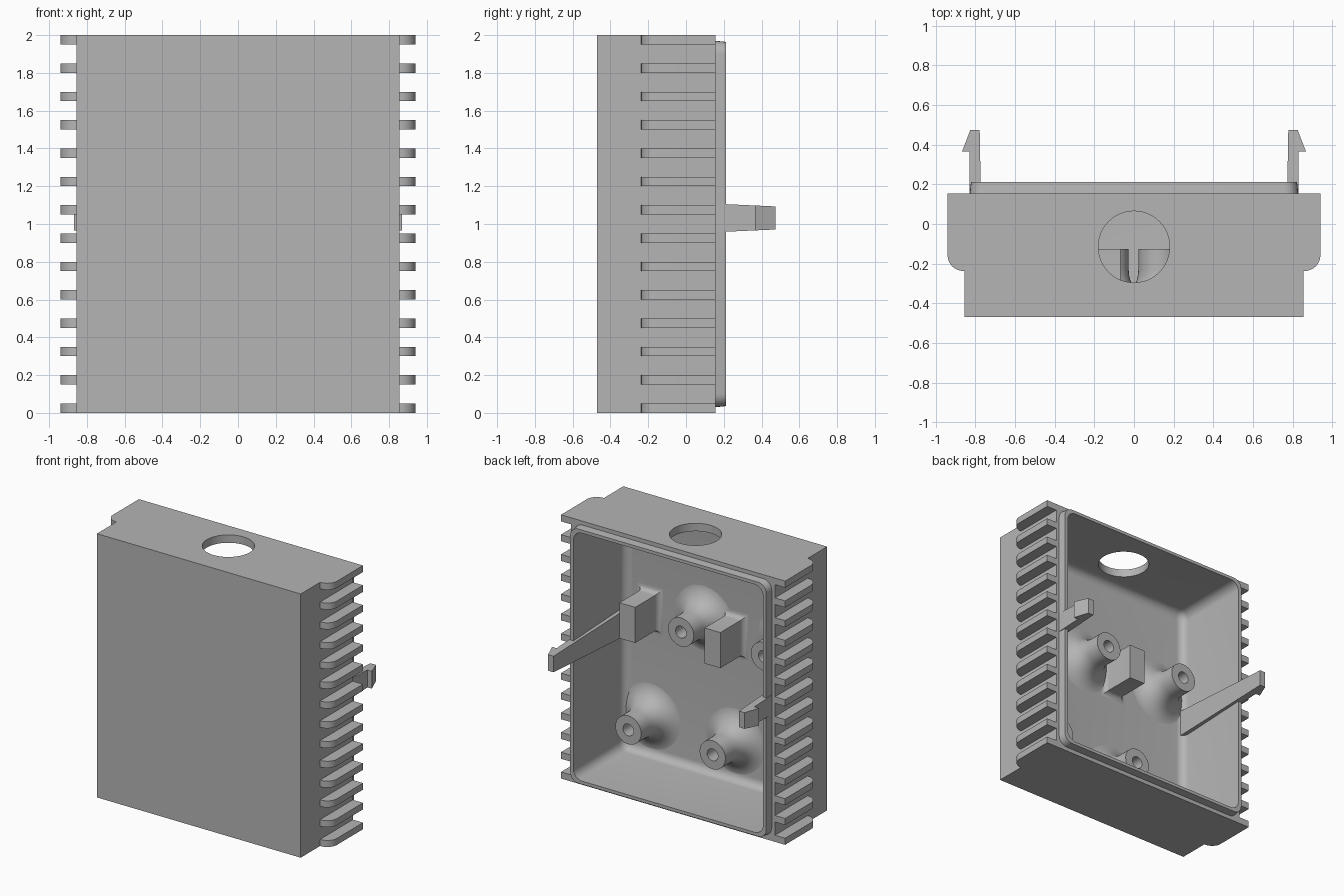
import bpy, bmesh, math

if "Cube" in bpy.data.objects:
    bpy.data.objects.remove(bpy.data.objects["Cube"])

grey = bpy.data.materials.new("plain grey")
grey.diffuse_color = (0.46, 0.46, 0.46, 1)
grey.use_nodes = True
grey.node_tree.nodes["Principled BSDF"].inputs["Base Color"].default_value = grey.diffuse_color


def finish(name, bm, smooth=True):
    bmesh.ops.recalc_face_normals(bm, faces=bm.faces[:])
    me = bpy.data.meshes.new(name)
    bm.to_mesh(me)
    bm.free()
    me.materials.append(grey)
    ob = bpy.data.objects.new(name, me)
    bpy.context.collection.objects.link(ob)
    if smooth:
        smooth_angle(ob)
    return ob


def smooth_angle(ob):
    bpy.ops.object.select_all(action='DESELECT')
    ob.select_set(True)
    bpy.context.view_layer.objects.active = ob
    bpy.ops.object.shade_smooth_by_angle(angle=math.radians(35))


def ring(cx, cz, hx, hz, r, y, seg=6):
    """Rounded rectangle in the xz plane at depth y."""
    if r <= 0:
        return [(cx + sx * hx, y, cz + sz * hz) for sx, sz in ((1, 1), (-1, 1), (-1, -1), (1, -1))]
    pts = []
    for q, (sx, sz) in enumerate(((1, 1), (-1, 1), (-1, -1), (1, -1))):
        for i in range(seg + 1):
            a = (q + i / seg) * math.pi / 2
            pts.append((cx + sx * (hx - r) + r * math.cos(a), y, cz + sz * (hz - r) + r * math.sin(a)))
    return pts


def loft(name, rings, closed=False):
    """Skin matching rings; cap the ends, or join last to first."""
    bm = bmesh.new()
    vs = [[bm.verts.new(p) for p in r] for r in rings]
    n = len(vs[0])
    pairs = list(zip(vs, vs[1:])) + ([(vs[-1], vs[0])] if closed else [])
    for a, b in pairs:
        for i in range(n):
            j = (i + 1) % n
            bm.faces.new((a[i], a[j], b[j], b[i]))
    if not closed:
        bm.faces.new(vs[0])
        bm.faces.new(vs[-1])
    return finish(name, bm)


def boolean(ob, cutter, op):
    m = ob.modifiers.new("bool", 'BOOLEAN')
    m.operation, m.object, m.solver = op, cutter, 'EXACT'
    bpy.ops.object.select_all(action='DESELECT')
    bpy.context.view_layer.objects.active = ob
    ob.select_set(True)
    bpy.ops.object.modifier_apply(modifier=m.name)
    bpy.data.objects.remove(cutter, do_unlink=True)


# Outer shell with raised rim, hollowed from the back
shell = loft("case_shell", [ring(0, 1, 0.855, 1, 0, y) for y in (-0.47, 0.155)])
rim = loft("rim", [ring(0, 1, 0.828, 0.97, 0.07, 0.1), ring(0, 1, 0.828, 0.97, 0.07, 0.155),
                   ring(0, 1, 0.822, 0.964, 0.066, 0.213)])
boolean(shell, rim, 'UNION')
FLOOR, FIL = -0.40, 0.06
cav = [ring(0, 1, 0.795 - FIL * (1 - math.sin(t)), 0.94 - FIL * (1 - math.sin(t)),
            0.07 - FIL * (1 - math.sin(t)), FLOOR + FIL * (1 - math.cos(t)))
       for t in (i * math.pi / 12 for i in range(7))]
cav.append(ring(0, 1, 0.795, 0.94, 0.07, 0.4))
boolean(shell, loft("cavity", cav), 'DIFFERENCE')

# Round cable hole through the top wall
hole = [[(0.18 * math.cos(i * math.pi / 24), -0.115 + 0.18 * math.sin(i * math.pi / 24), z)
         for i in range(48)] for z in (1.8, 2.1)]
boolean(shell, loft("hole", hole), 'DIFFERENCE')
smooth_angle(shell)

# Cooling fins, rounded at their front corner
fin = [(0.84, 0.155), (0.94, 0.155)]
fin += [(0.86 + 0.08 * math.cos(i * math.pi / 16), -0.157 - 0.08 * math.sin(i * math.pi / 16)) for i in range(9)]
fin += [(0.84, -0.237)]
for s, side in ((1, "right"), (-1, "left")):
    for k in range(14):
        z0 = k * 1.95 / 13
        loft(f"fin_{side}_{k + 1}", [[(s * x, y, z) for x, y in fin] for z in (z0, z0 + 0.05)])

    # Snap clip: arm rising from the floor along the wall, with hook
    outline = [(0.762, -0.42), (0.83, -0.42), (0.83, 0.365), (0.867, 0.365), (0.825, 0.475), (0.778, 0.475)]
    loft(f"snap_clip_{side}", [[(s * x, y, 1.032 + d * (0.061 + 0.045 * (0.475 - y))) for x, y in outline]
                               for d in (-1, 1)])

# Screw bosses with a hollow bore and a wide flared foot
prof = [(0.045, -0.39), (0.045, -0.125), (0.108, -0.125), (0.108, -0.23)]
prof += [(0.27 - 0.162 * math.cos(i * math.pi / 20), -0.23 - 0.172 * math.sin(i * math.pi / 20)) for i in range(1, 11)]
prof += [(0.27, -0.42), (0.001, -0.42), (0.001, -0.39)]
for k, (bx, bz) in enumerate(((0.13, 1.22), (-0.565, 1.22), (0.572, 0.36), (-0.135, 0.36))):
    loft(f"screw_boss_{k + 1}", [[(bx + r * math.cos(i * math.pi / 20), y, bz + r * math.sin(i * math.pi / 20))
                                  for i in range(40)] for r, y in prof], closed=True)

# Rectangular support posts with a small filleted foot
for k, px in enumerate((0.58, -0.135)):
    foot = [(0.04 * (1 - math.sin(t)), FLOOR + 0.04 * (1 - math.cos(t)))
            for t in (i * math.pi / 10 for i in range(6))]
    loft(f"support_post_{k + 1}", [ring(px, 1.17, 0.105, 0.175, 0, -0.42)]
         + [ring(px, 1.17, 0.066 + e, 0.135 + e, 0, y) for e, y in foot]
         + [ring(px, 1.17, 0.066, 0.135, 0, -0.125)])
